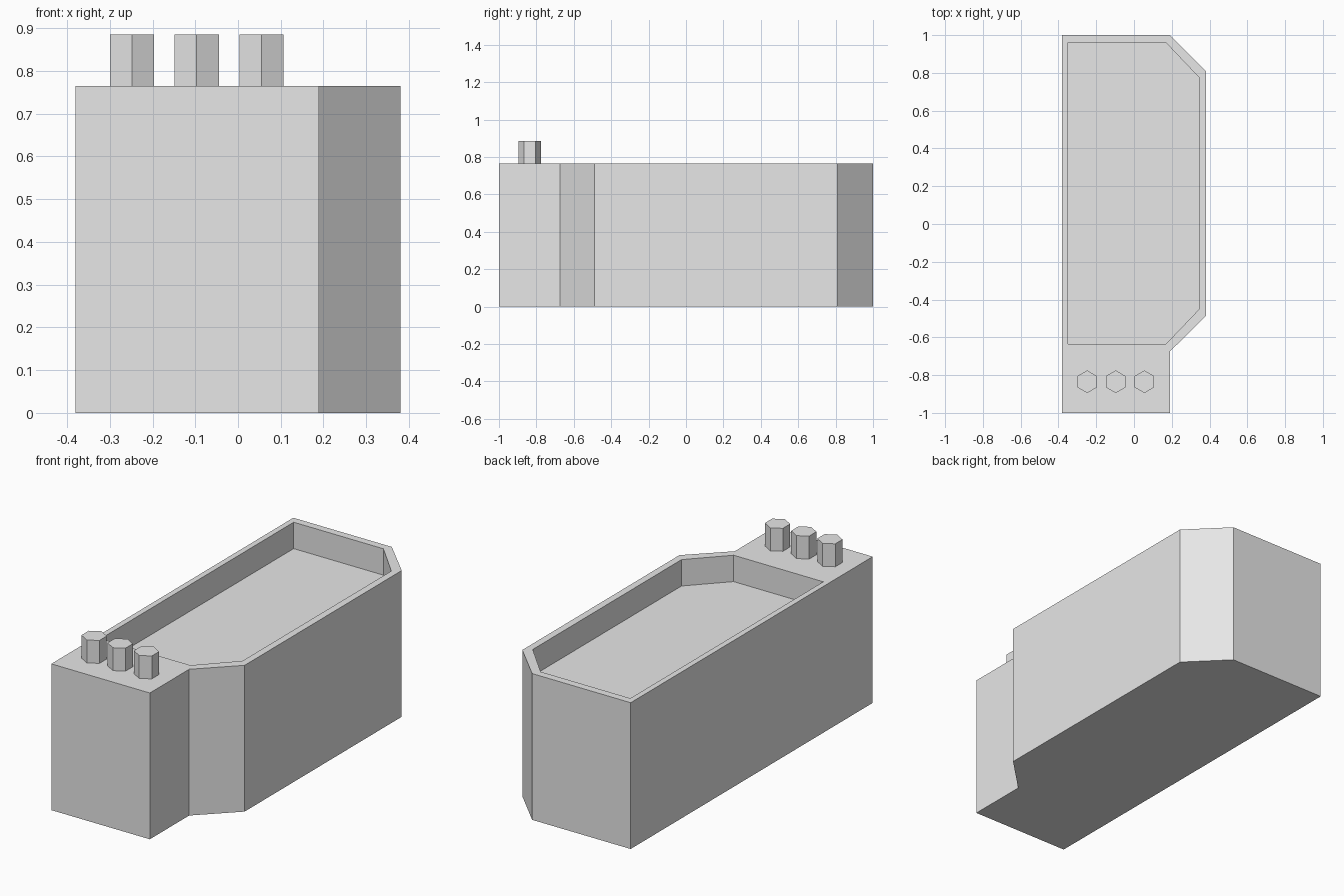
import bpy, bmesh, math

if "Cube" in bpy.data.objects:
    bpy.data.objects.remove(bpy.data.objects["Cube"])

TOP, FLOOR, PEG_TOP = 0.765, 0.627, 0.885

grey = bpy.data.materials.new("light grey")
grey.diffuse_color = (0.8, 0.8, 0.8, 1)
grey.use_nodes = True
grey.node_tree.nodes["Principled BSDF"].inputs["Base Color"].default_value = grey.diffuse_color


def finish(bm, name):
    bmesh.ops.recalc_face_normals(bm, faces=bm.faces)
    mesh = bpy.data.meshes.new(name)
    bm.to_mesh(mesh)
    bm.free()
    mesh.materials.append(grey)
    obj = bpy.data.objects.new(name, mesh)
    bpy.context.collection.objects.link(obj)
    return obj


def ring(bm, outline, z):
    return [bm.verts.new((x, y, z)) for x, y in outline]


def walls(bm, a, b):
    for i in range(len(a)):
        j = (i + 1) % len(a)
        bm.faces.new((a[i], a[j], b[j], b[i]))


# Tub body: chamfered outline with a shallow recess in the top
outer = [(-0.38, -1), (0.19, -1), (0.19, -0.675), (0.38, -0.488),
         (0.38, 0.81), (0.19, 1), (-0.38, 1)]
inner = [(-0.35, -0.635), (0.169, -0.635), (0.343, -0.453),
         (0.343, 0.777), (0.169, 0.96), (-0.35, 0.96)]
bm = bmesh.new()
base, rim = ring(bm, outer, 0), ring(bm, outer, TOP)
lip, floor = ring(bm, inner, TOP), ring(bm, inner, FLOOR)
walls(bm, base, rim)
walls(bm, lip, floor)
bm.faces.new(base)
bm.faces.new(floor)
# Front deck, then the narrow rim around the recess
bm.faces.new((rim[0], rim[1], rim[2], lip[1], lip[0]))
for i in range(1, 6):
    j = (i + 1) % 6
    bm.faces.new((rim[i + 1], rim[(i + 2) % 7], lip[j], lip[i]))
finish(bm, "tub_body")

# Three hexagonal pegs on the front deck
for n, x in enumerate((-0.248, -0.097, 0.055)):
    hexagon = [(x + 0.06 * math.sin(k * math.pi / 3),
                -0.835 + 0.06 * math.cos(k * math.pi / 3)) for k in range(6)]
    bm = bmesh.new()
    low, high = ring(bm, hexagon, TOP), ring(bm, hexagon, PEG_TOP)
    walls(bm, low, high)
    bm.faces.new(low)
    bm.faces.new(high)
    finish(bm, f"peg_{n + 1}")
